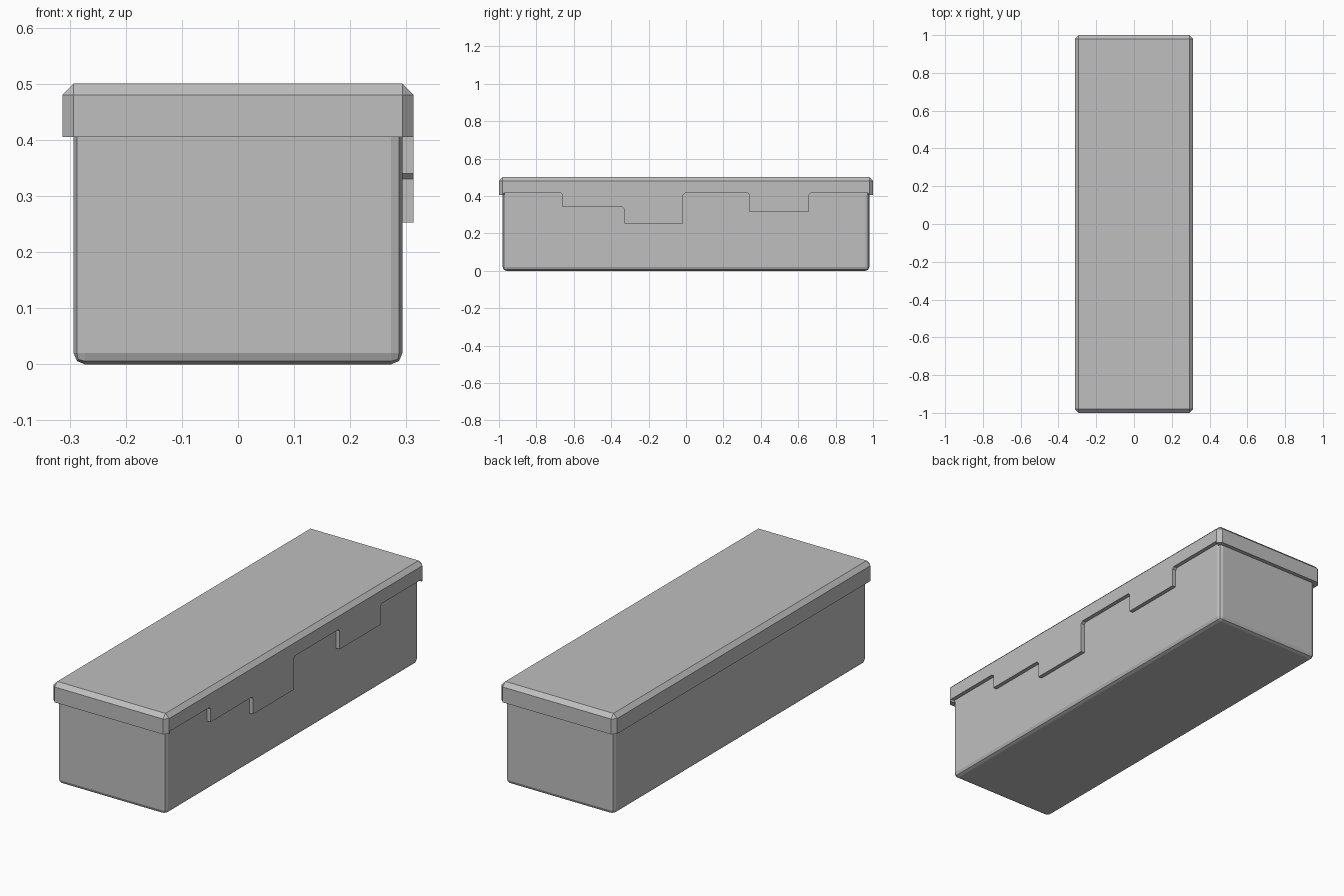
import bpy, bmesh
from mathutils import Vector

cube = bpy.data.objects.get("Cube")
if cube:
    bpy.data.objects.remove(cube, do_unlink=True)

grey = bpy.data.materials.new("plain_grey")
grey.use_nodes = True
grey.diffuse_color = (0.52, 0.52, 0.52, 1)
grey.node_tree.nodes["Principled BSDF"].inputs["Base Color"].default_value = grey.diffuse_color


def finish(name, bm):
    bmesh.ops.recalc_face_normals(bm, faces=bm.faces[:])
    mesh = bpy.data.meshes.new(name)
    bm.to_mesh(mesh)
    bm.free()
    mesh.materials.append(grey)
    obj = bpy.data.objects.new(name, mesh)
    bpy.context.collection.objects.link(obj)


def box(name, hx, hy, bottom, top, bevel, segments, keep_sharp):
    """Box whose edges are bevelled, apart from those lying at one height."""
    bm = bmesh.new()
    bmesh.ops.create_cube(bm, size=2)
    for v in bm.verts:
        v.co = (v.co.x * hx, v.co.y * hy, top if v.co.z > 0 else bottom)
    edges = [e for e in bm.edges
             if not all(abs(v.co.z - keep_sharp) < 1e-4 for v in e.verts)]
    bmesh.ops.bevel(bm, geom=edges, offset=bevel, segments=segments,
                    profile=0.5, affect='EDGES')
    finish(name, bm)


def prism(name, points, depth):
    """Solid made by extruding a flat outline."""
    bm = bmesh.new()
    face = bm.faces.new([bm.verts.new(p) for p in points])
    new = bmesh.ops.extrude_face_region(bm, geom=[face])["geom"]
    bmesh.ops.translate(bm, vec=Vector(depth),
                        verts=[g for g in new if isinstance(g, bmesh.types.BMVert)])
    finish(name, bm)


IN, OUT = 0.293, 0.313          # body half width, lid half width
RIM, STEP = 0.405, 0.415        # lower edge of the lid, raised edge on the left side
C = 0.02                        # chamfer size

# Body with rounded bottom and corners
box("box_body", IN, 0.98, 0, 0.47, C, 2, 0.47)

# Lid with chamfered top and corners
box("lid", OUT, 1, STEP, 0.5, C, 1, STEP)

# Lower lip of the lid, recessed along the left side
lip = [(-OUT, -1 + C), (-OUT + C, -1), (IN, -1), (OUT, -1 + C),
       (OUT, -0.975), (IN, -0.97)]
lip += [(x, -y) for x, y in reversed(lip)]
prism("lid_lip", [(x, y, RIM) for x, y in lip], (0, 0, STEP - RIM))

# Stepped flaps hanging from the left side, with small inner chamfers
F = 0.01
double_flap = [(-0.66 - F, STEP), (-0.66, STEP - F), (-0.66, 0.34),
               (-0.33 - F, 0.34), (-0.33, 0.34 - F), (-0.33, 0.253),
               (-0.015, 0.253), (-0.015, STEP - F), (-0.015 + F, STEP)]
single_flap = [(0.34 - F, STEP), (0.34, STEP - F), (0.34, 0.315),
               (0.655, 0.315), (0.655, STEP - F), (0.655 + F, STEP)]
for name, profile in (("double_flap", double_flap), ("single_flap", single_flap)):
    prism(name, [(IN, y, z) for y, z in profile], (OUT - IN, 0, 0))
